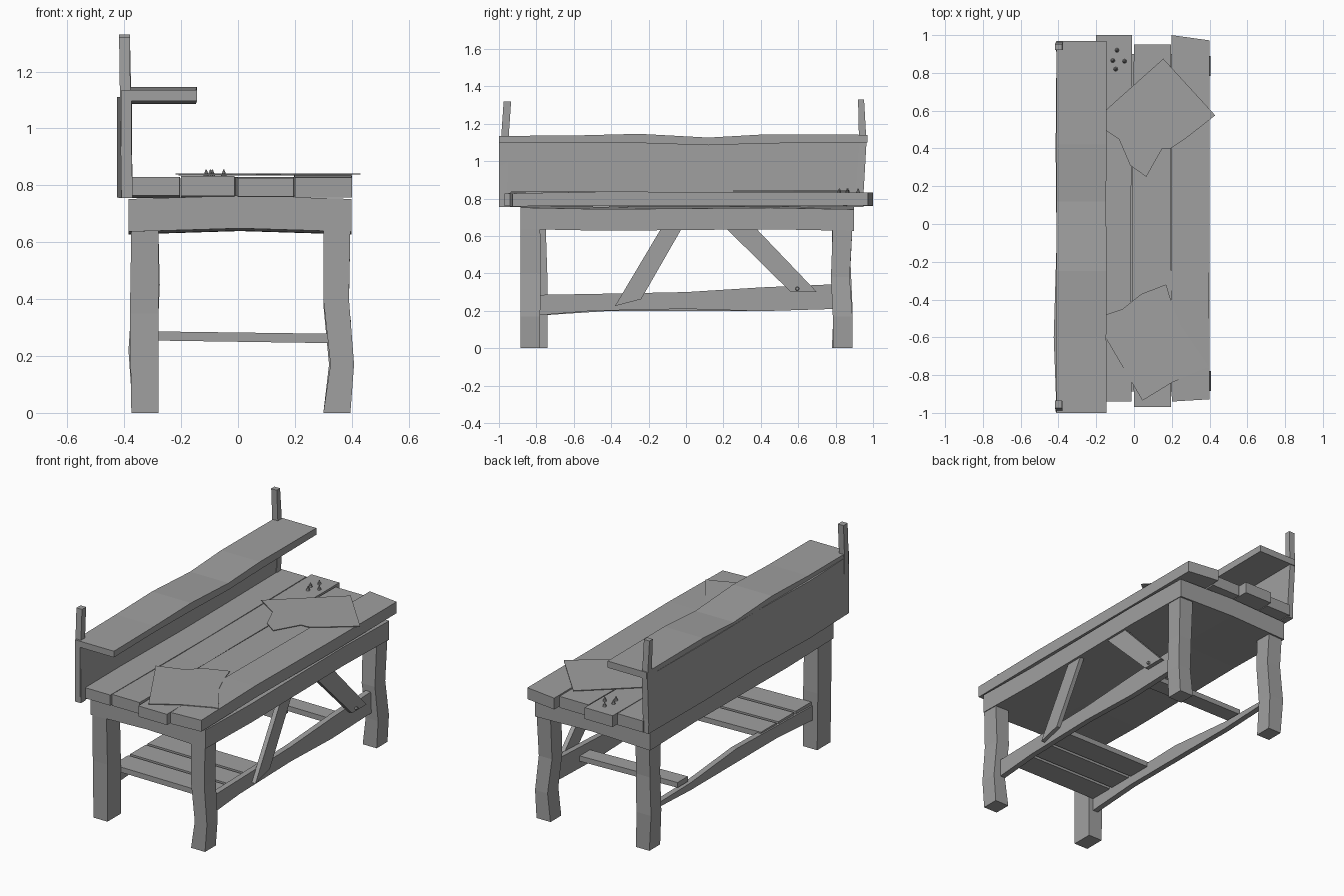
import bpy, bmesh, math
from mathutils import Vector

if "Cube" in bpy.data.objects:
    bpy.data.objects.remove(bpy.data.objects["Cube"], do_unlink=True)

grey = bpy.data.materials.new("weathered grey")
grey.use_nodes = True
COLOUR = (0.35, 0.35, 0.35, 1)
grey.diffuse_color = COLOUR
grey.node_tree.nodes["Principled BSDF"].inputs["Base Color"].default_value = COLOUR


def finish(name, bm):
    bmesh.ops.recalc_face_normals(bm, faces=bm.faces)
    mesh = bpy.data.meshes.new(name)
    bm.to_mesh(mesh)
    bm.free()
    mesh.materials.append(grey)
    obj = bpy.data.objects.new(name, mesh)
    bpy.context.collection.objects.link(obj)
    return obj


def timber(name, axis, stations):
    """Rough-hewn beam: each station is (position, low a, high a, low b, high b)."""
    bm = bmesh.new()
    rings = []
    for p, a0, a1, b0, b1 in stations:
        ring = []
        for a, b in ((a0, b0), (a1, b0), (a1, b1), (a0, b1)):
            co = [a, b]
            co.insert(axis, p)
            ring.append(bm.verts.new(co))
        rings.append(ring)
    for r, s in zip(rings, rings[1:]):
        for i in range(4):
            j = (i + 1) % 4
            bm.faces.new((r[i], r[j], s[j], s[i]))
    bm.faces.new(rings[0])
    bm.faces.new(rings[-1])
    return finish(name, bm)


def plate(name, outline, axis, low, high):
    """Flat outline extruded along one axis."""
    bm = bmesh.new()
    verts = []
    for a, b in outline:
        co = [a, b]
        co.insert(axis, low)
        verts.append(bm.verts.new(co))
    face = bm.faces.new(verts)
    out = bmesh.ops.extrude_face_region(bm, geom=[face])
    move = Vector((0, 0, 0))
    move[axis] = high - low
    bmesh.ops.translate(bm, vec=move, verts=[g for g in out["geom"] if isinstance(g, bmesh.types.BMVert)])
    return finish(name, bm)


X, Y, Z = 0, 1, 2

# Legs: slightly crooked posts
timber("front_right_leg", Z, [(0, -.375, -.28, -.87, -.74), (.35, -.38, -.28, -.87, -.74),
                              (.65, -.375, -.28, -.88, -.75)])
timber("back_right_leg", Z, [(0, -.37, -.28, .78, .885), (.22, -.385, -.285, .79, .89),
                             (.45, -.37, -.275, .78, .88), (.65, -.375, -.28, .78, .89)])
timber("front_left_leg", Z, [(0, .30, .395, -.885, -.78), (.17, .325, .408, -.885, -.78),
                             (.4, .30, .39, -.885, -.775), (.65, .30, .395, -.885, -.78)])
timber("back_left_leg", Z, [(0, .30, .395, .785, .89), (.17, .32, .405, .785, .89),
                            (.38, .30, .39, .775, .875), (.65, .30, .395, .785, .89)])

# Solid frame under the top, sagging in the middle
bm = bmesh.new()
bmesh.ops.create_grid(bm, x_segments=2, y_segments=4, size=.5)
out = bmesh.ops.extrude_face_region(bm, geom=bm.faces[:])
top = {g for g in out["geom"] if isinstance(g, bmesh.types.BMVert)}
for v in bm.verts:
    rise = .012 * (1 - 2 * abs(v.co.x)) + .005 * math.sin(9 * v.co.y)
    v.co = (v.co.x * .785 + .007, v.co.y * 1.785 + .007, (.747 if v in top else .632) + rise)
finish("table_frame", bm)

# Table top planks
timber("rear_plank", Y, [(-.95, -.38, -.205, .765, .83), (0, -.38, -.203, .755, .825), (.96, -.38, -.205, .76, .83)])
timber("nail_plank", Y, [(-.94, -.20, -.012, .762, .832), (-.3, -.20, -.016, .755, .825),
                         (.4, -.20, -.014, .758, .826), (1, -.20, -.01, .76, .83)])
timber("middle_plank", Y, [(-.97, 0, .195, .76, .826), (-.3, -.01, .196, .757, .83),
                           (.4, -.008, .193, .757, .826), (.95, 0, .196, .755, .825)])
bevelled = timber("front_plank", Y, [(-.94, .20, .40, .758, .828), (-.4, .197, .398, .764, .838),
                                     (.35, .198, .40, .76, .832), (1, .198, .40, .762, .832)])
for v in bevelled.data.vertices:
    if v.co.x > .3 and abs(v.co.y) > .9:
        v.co.y += .012 if v.co.y < 0 else -.028

# Back board with a bowed face, top shelf and end posts
timber("back_board", Y, [(-1, -.41, -.375, .755, 1.11), (-.6, -.425, -.38, .757, 1.11),
                         (-.1, -.41, -.375, .757, 1.11), (.4, -.415, -.373, .755, 1.11),
                         (.95, -.41, -.375, .755, 1.11)])
timber("top_shelf", Y, [(-1, -.41, -.145, 1.097, 1.135), (-.6, -.412, -.147, 1.1, 1.137),
                        (-.25, -.41, -.145, 1.097, 1.146), (.12, -.41, -.148, 1.085, 1.126),
                        (.42, -.41, -.145, 1.095, 1.143), (.97, -.41, -.145, 1.1, 1.141)])
timber("front_post", Z, [(.755, -.41, -.37, -1, -.955), (1.1, -.415, -.378, -.99, -.95),
                         (1.32, -.418, -.38, -.975, -.935)])
timber("back_post", Z, [(.755, -.41, -.37, .90, .945), (1.1, -.413, -.375, .925, .965),
                        (1.33, -.418, -.38, .92, .952)])

# Side rails
timber("left_rail", Y, [(-.8, .325, .36, .175, .285), (-.5, .325, .36, .2, .29), (0, .325, .36, .21, .3),
                        (.4, .325, .36, .198, .325), (.8, .325, .36, .21, .342)])
timber("right_rail", Y, [(-.78, -.345, -.31, .175, .265), (-.4, -.345, -.31, .2, .275),
                         (0, -.345, -.31, .2, .285), (.45, -.345, -.31, .2, .245), (.8, -.345, -.31, .215, .24)])

# Lower slats resting between the rails
for i, (y0, y1) in enumerate(((-.74, -.59), (-.57, -.42), (-.40, -.25), (.46, .56))):
    timber(f"lower_slat_{i + 1}", X, [(-.335, y0, y1, .255, .287), (.34, y0 + .01, y1 + .01, .245, .278)])

# Diagonal braces on the left side
plate("front_brace", [(-.38, .225), (-.24, .262), (-.02, .645), (-.13, .645)], X, .358, .385)
plate("back_brace", [(.56, .30), (.70, .30), (.37, .645), (.21, .645)], X, .358, .385)

# Paper sheets
plate("back_sheet", [(-.22, .54), (.155, .875), (.43, .575), (.27, .45), (.195, .4), (.15, .4),
                     (.065, .25), (-.02, .31), (-.08, .45)], Z, .838, .842)
plate("front_sheet", [(-.21, -.50), (-.06, -.45), (.04, -.37), (.17, -.32), (.2, -.42), (.25, -.54), (.4, -.76),
                      (.36, -.77), (.2, -.84), (.045, -.935)], Z, .834, .838)


# Loose nails and the brace nail
def nail(name, x, y, z, r0, r1, height):
    bm = bmesh.new()
    bmesh.ops.create_cone(bm, cap_ends=True, segments=8, radius1=r0, radius2=r1, depth=height)
    bmesh.ops.translate(bm, vec=(x, y, z + height / 2), verts=bm.verts)
    return finish(name, bm)


for i, (x, y) in enumerate(((-.09, .92), (-.112, .865), (-.097, .82), (-.05, .862))):
    nail(f"loose_nail_{i + 1}", x, y, .825, .013, .002, .03)
bolt = nail("brace_nail", 0, 0, 0, .011, .008, .015)
bolt.rotation_euler = (0, math.pi / 2, 0)
bolt.location = (.383, .595, .318)
